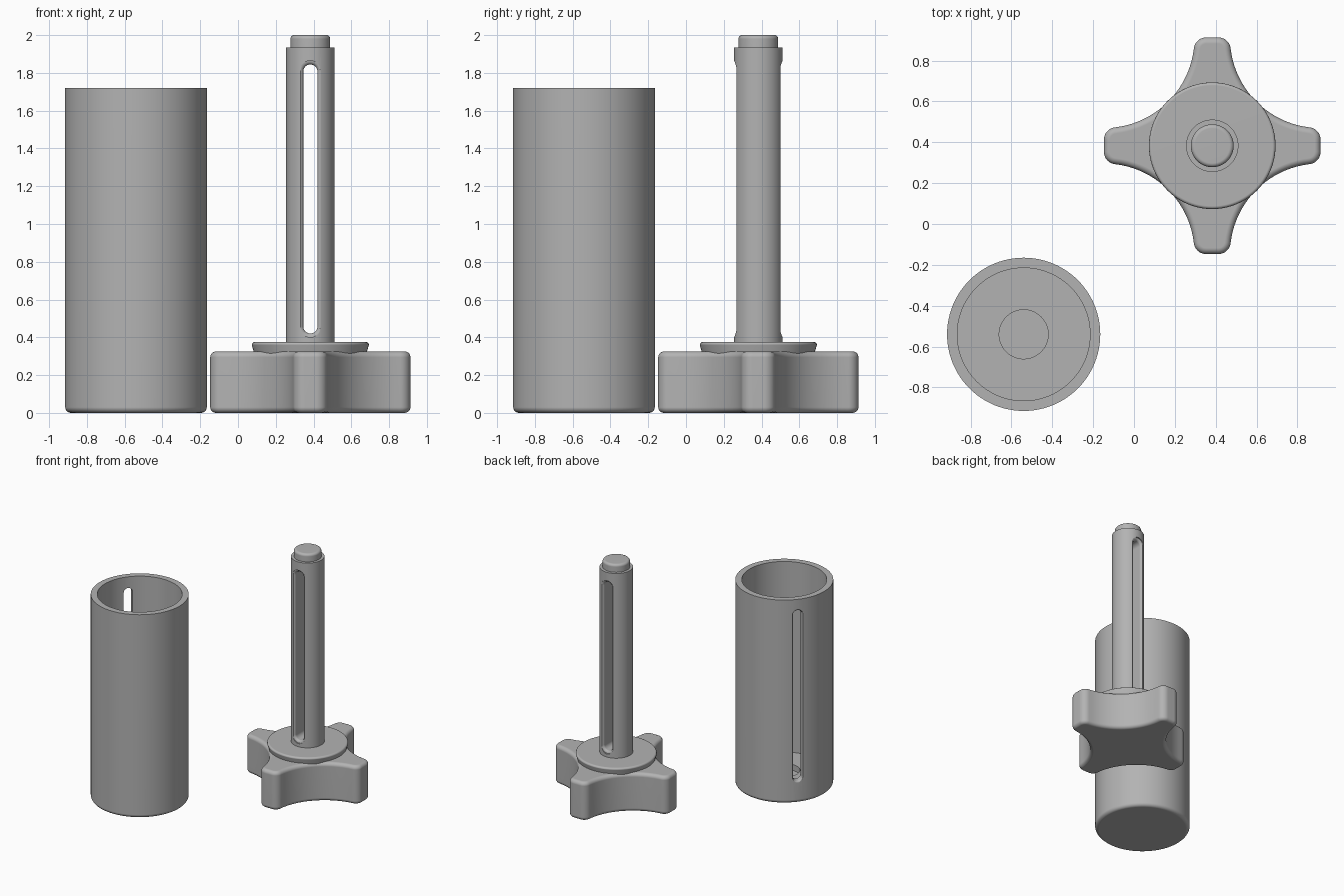
import bpy, bmesh
from math import pi, sin, cos, sqrt, atan2, radians
from mathutils import Vector, Matrix

cube = bpy.data.objects.get("Cube")
if cube:
    bpy.data.objects.remove(cube)

GREY = (0.45, 0.45, 0.45, 1)
mat = bpy.data.materials.new("matte grey")
mat.use_nodes = True
mat.diffuse_color = GREY
mat.node_tree.nodes["Principled BSDF"].inputs["Base Color"].default_value = GREY

CUP = (-0.54, -0.54, 0)
KNOB = (0.383, 0.383, 0)


def make(name, bm, loc):
    bmesh.ops.recalc_face_normals(bm, faces=bm.faces)
    mesh = bpy.data.meshes.new(name)
    bm.to_mesh(mesh)
    bm.free()
    mesh.materials.append(mat)
    ob = bpy.data.objects.new(name, mesh)
    ob.location = loc
    bpy.context.collection.objects.link(ob)
    return ob


def activate(ob):
    bpy.ops.object.select_all(action='DESELECT')
    ob.select_set(True)
    bpy.context.view_layer.objects.active = ob


def smooth(ob):
    activate(ob)
    bpy.ops.object.shade_smooth_by_angle(angle=radians(35))
    mod = ob.modifiers.new("Even shading", 'WEIGHTED_NORMAL')
    mod.keep_sharp = True


def corner(cx, cz, r, start, end, n=5):
    """Points of a rounded profile corner, angles in degrees."""
    return [(cx + r * cos(radians(start + (end - start) * i / n)),
             cz + r * sin(radians(start + (end - start) * i / n))) for i in range(n + 1)]


def lathe(name, profile, loc, sides=96):
    bm = bmesh.new()
    verts = [bm.verts.new((r, 0, z)) for r, z in profile]
    edges = [bm.edges.new(pair) for pair in zip(verts, verts[1:])]
    bmesh.ops.spin(bm, geom=verts + edges, cent=(0, 0, 0), axis=(0, 0, 1),
                   angle=2 * pi, steps=sides, use_duplicate=False)
    bmesh.ops.remove_doubles(bm, verts=bm.verts, dist=1e-5)
    return make(name, bm, loc)


def cut_slot(ob, rows, low, high, angle=0):
    """Cut a round-ended slot along y; rows give (depth, half width)."""
    bm = bmesh.new()
    rings = []
    for y, w in rows:
        outline = corner(0, high, w, 0, 180, 16) + corner(0, low, w, 180, 360, 16)
        rings.append([bm.verts.new((x, y, z)) for x, z in outline])
    n = len(rings[0])
    for a, b in zip(rings, rings[1:]):
        for i in range(n):
            j = (i + 1) % n
            bm.faces.new((a[i], a[j], b[j], b[i]))
    bm.faces.new(rings[0])
    bm.faces.new(rings[-1])
    bm.transform(Matrix.Rotation(angle, 4, 'Z'))
    cutter = make("slot_cutter", bm, ob.location)
    cutter.hide_render = True
    mod = ob.modifiers.new("Slot", 'BOOLEAN')
    mod.operation = 'DIFFERENCE'
    mod.solver = 'EXACT'
    mod.object = cutter
    activate(ob)
    bpy.ops.object.modifier_apply(modifier=mod.name)
    bpy.data.objects.remove(cutter)


def flare(y0, w, r, n=5):
    """Slot rows that open outward in a rounded lip."""
    rows = [(y0 + r * sin(pi / 2 * i / n), w + r * (1 - cos(pi / 2 * i / n)))
            for i in range(n + 1)]
    return rows + [(y0 + 0.1, w + r)]


# Cup: open tube with rounded foot, floor and a centring recess
cup = lathe("cup", [(0, 0)] + corner(0.345, 0.03, 0.03, -90, 0)
            + [(0.375, 1.72), (0.325, 1.72), (0.325, 0.11), (0.12, 0.11),
               (0.12, 0.06), (0, 0.06)], CUP)
cut_slot(cup, [(0.2, 0.035)] + flare(0.36, 0.035, 0.015), 0.22, 1.59, radians(51))
smooth(cup)

# Stem with a long slot right through it
stem = lathe("stem", [(0, 0.34), (0.128, 0.34), (0.128, 1.935), (0, 1.935)], KNOB)
lip = flare(0.097, 0.0375, 0.02)
cut_slot(stem, [(-y, w) for y, w in reversed(lip)] + lip, 0.458, 1.807)
smooth(stem)

# Stem tip
smooth(lathe("stem_tip", [(0, 1.92), (0.105, 1.92)]
             + corner(0.085, 1.98, 0.02, 0, 90) + [(0, 2.0)], KNOB))

# Round collar on top of the knob
smooth(lathe("collar", [(0, 0.29), (0.29, 0.29)] + corner(0.295, 0.36, 0.015, 0, 90)
             + [(0, 0.375)], KNOB))

# Four-armed knob: convex tips joined by concave valleys
valley_r, valley_c, tip_r, tip_x = 0.44, 0.527, 0.06, 0.47
tip_y = valley_c - sqrt((valley_r + tip_r) ** 2 - (valley_c - tip_x) ** 2)
lean = atan2(valley_c - tip_y, valley_c - tip_x)
quarter = [(tip_x + tip_r * cos(lean * i / 8), tip_y + tip_r * sin(lean * i / 8))
           for i in range(9)]
sweep = 2 * lean - pi / 2
for i in range(1, 20):
    a = pi + lean - sweep * i / 20
    quarter.append((valley_c + valley_r * cos(a), valley_c + valley_r * sin(a)))
quarter += [(y, x) for x, y in reversed(quarter[:9])]

bm = bmesh.new()
outline = []
for k in range(4):
    turn = Matrix.Rotation(k * pi / 2, 3, 'Z')
    outline += [bm.verts.new(turn @ Vector((x, y, 0))) for x, y in quarter]
base = bm.faces.new(outline)
top = bmesh.ops.extrude_face_region(bm, geom=[base])
bmesh.ops.translate(bm, vec=(0, 0, 0.325),
                    verts=[v for v in top["geom"] if isinstance(v, bmesh.types.BMVert)])
if not base.is_valid or len(bm.faces) == len(outline) + 1:
    bm.faces.new(outline)
rims = [e for e in bm.edges if abs(e.verts[0].co.z - e.verts[1].co.z) < 1e-4]
bmesh.ops.bevel(bm, geom=rims, offset=0.03, offset_type='OFFSET', segments=5,
                profile=0.5, affect='EDGES')
smooth(make("knob", bm, KNOB))
